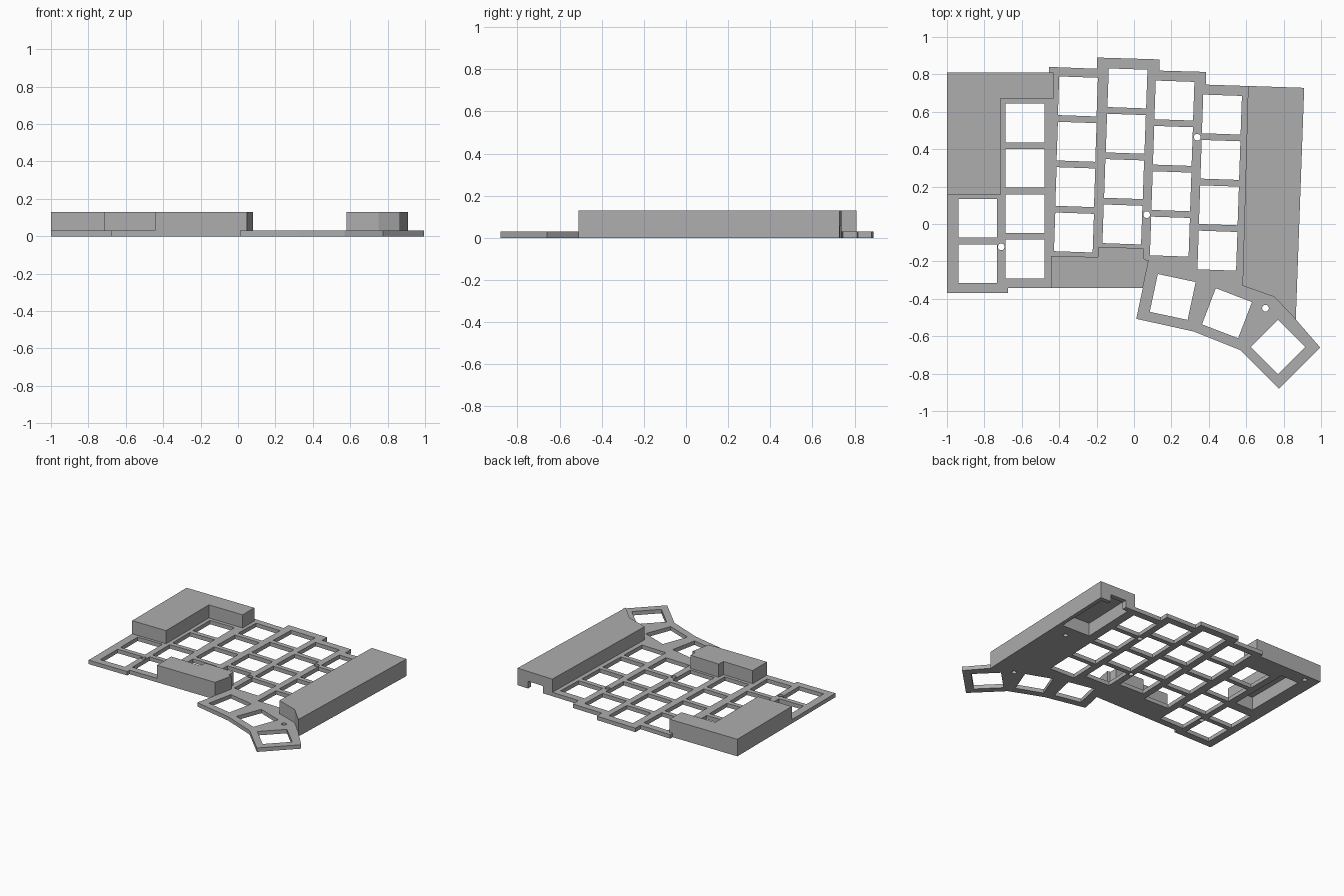
import bpy, bmesh, math

if "Cube" in bpy.data.objects:
    bpy.data.objects.remove(bpy.data.objects["Cube"])

gray = bpy.data.materials.new("light gray")
gray.diffuse_color = (0.42, 0.42, 0.42, 1)
gray.use_nodes = True
gray.node_tree.nodes["Principled BSDF"].inputs["Base Color"].default_value = gray.diffuse_color


def prism(name, pts, z0, z1):
    """Extrude a flat outline between two heights."""
    bm = bmesh.new()
    face = bm.faces.new([bm.verts.new((x, y, z0)) for x, y in pts])
    ext = bmesh.ops.extrude_face_region(bm, geom=[face])
    top = [v for v in ext["geom"] if isinstance(v, bmesh.types.BMVert)]
    bmesh.ops.translate(bm, verts=top, vec=(0, 0, z1 - z0))
    bmesh.ops.recalc_face_normals(bm, faces=bm.faces)
    mesh = bpy.data.meshes.new(name)
    bm.to_mesh(mesh)
    bm.free()
    mesh.materials.append(gray)
    obj = bpy.data.objects.new(name, mesh)
    bpy.context.collection.objects.link(obj)
    return obj


def combine(target, other, operation):
    """Apply a boolean and remove the helper."""
    mod = target.modifiers.new("join", 'BOOLEAN')
    mod.operation, mod.solver, mod.object = operation, 'EXACT', other
    bpy.context.view_layer.objects.active = target
    bpy.ops.object.modifier_apply(modifier=mod.name)
    bpy.data.objects.remove(other)


def ring(cx, cy, radius, sides, turn=0):
    return [(cx + radius * math.cos(turn + i * math.tau / sides),
             cy + radius * math.sin(turn + i * math.tau / sides)) for i in range(sides)]


THICK, TALL, BAY = 0.03, 0.13, 0.10

# Thin plate with stepped columns and a fanned thumb area
plate = prism("key_plate", [
    (-1, .81), (-.455, .81), (-.455, .84), (-.197, .83), (-.197, .89), (.135, .88),
    (.135, .82), (.385, .813), (.385, .745), (.91, .728), (.865, -.51), (.995, -.66),
    (.775, -.88), (.57, -.675), (.32, -.575), (.012, -.507), (.047, -.343),
    (-.675, -.343), (-.675, -.37), (-1, -.37)], 0, THICK)

# Raised housings: corner, front and side
corner_block = [(-1, .81), (-.43, .81), (-.43, .67), (-.715, .67), (-.715, .155), (-1, .155)]
front_block = [(-.443, -.343), (-.443, -.17), (-.193, -.177), (-.19, -.122), (.052, -.13),
               (.055, -.19), (.079, -.193), (.047, -.343)]
side_block = [(.61, .738), (.91, .728), (.865, -.51), (.75, -.39), (.58, -.33)]
for pts in (corner_block, front_block, side_block):
    combine(plate, prism("block", pts, 0, TALL), 'UNION')

# Square key openings: first centre, step per key, count, turn in degrees
columns = [
    (-.835, .03, 0, 2, 0), (-.583, .54, 0, 4, 0),
    (-.300, .682, -.007, 4, -2), (-.035, .725, -.009, 4, -2),
    (.216, .66, -.008, 4, -2), (.470, .585, -.008, 4, -2),
    (.207, -.39, 0, 1, -12), (.497, -.477, 0, 1, -21), (.77, -.657, 0, 1, 45)]
for x, y, dx, count, turn in columns:
    for i in range(count):
        opening = ring(x + i * dx, y - i * .2425, .1463, 4, math.radians(45 + turn))
        combine(plate, prism("opening", opening, -.05, .2), 'DIFFERENCE')

# Screw holes: open through the plate, blind under the housings
for x, y in [(-.71, -.122), (.068, .05), (.338, .464), (.703, -.45), (.76, .17), (-.90, .76)]:
    combine(plate, prism("screw_hole", ring(x, y, .018, 20), -.05, .06), 'DIFFERENCE')

# Hollow bays under the housings and the cable notch at the back
side_bay = [(.645, .70), (.878, .695), (.864, .262), (.63, .27)]
corner_bay = [(-.89, .70), (-.74, .70), (-.74, .21), (-.89, .21)]
notch = [(.69, .68), (.82, .68), (.82, .78), (.69, .78)]
for pts, height in ((side_bay, BAY), (corner_bay, BAY), (notch, .055)):
    combine(plate, prism("bay", pts, -.05, height), 'DIFFERENCE')
